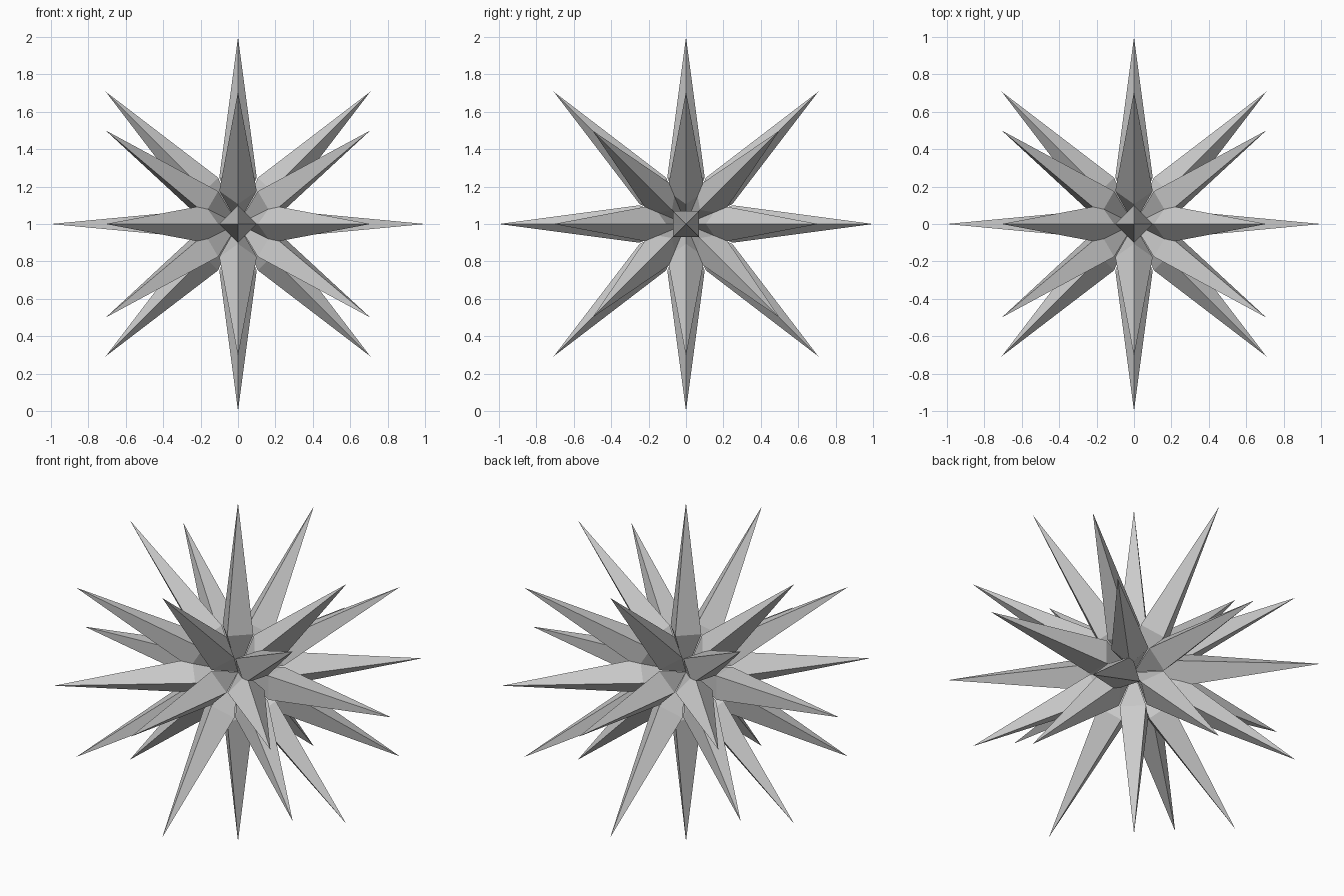
import bpy
from math import radians
from mathutils import Matrix, Vector

if "Cube" in bpy.data.objects:
    bpy.data.objects.remove(bpy.data.objects["Cube"])

LENGTH, WAIST_POS, WAIST_R = 1.0, 0.25, 0.1
CENTRE = Matrix.Translation((0, 0, 1))


# One four-sided spike pointing along +x: inner apex, waist square, outer tip
def spike_mesh():
    waist = [(WAIST_POS, WAIST_R, 0), (WAIST_POS, 0, WAIST_R),
             (WAIST_POS, -WAIST_R, 0), (WAIST_POS, 0, -WAIST_R)]
    verts = [(0, 0, 0), (LENGTH, 0, 0)] + waist
    faces = []
    for i in range(4):
        a, b = 2 + i, 2 + (i + 1) % 4
        faces += [(1, a, b), (0, b, a)]
    mesh = bpy.data.meshes.new("spike")
    mesh.from_pydata(verts, [], faces)
    mesh.update()
    return mesh


mesh = spike_mesh()


# Tilt the spike away from the x axis, then spin it around that axis
def add_spike(name, tilt, spin):
    obj = bpy.data.objects.new(name, mesh)
    bpy.context.collection.objects.link(obj)
    obj.matrix_world = (CENTRE @ Matrix.Rotation(radians(spin), 4, 'X')
                        @ Matrix.Rotation(radians(tilt), 4, 'Z'))


# Two pole spikes, turned 45 degrees
add_spike("right_pole_spike", 0, 45)
add_spike("left_pole_spike", 180, 45)

# Three rings of eight spikes around the x axis
for ring, tilt in (("right_ring", 45), ("middle_ring", 90), ("left_ring", 135)):
    for k in range(8):
        add_spike(f"{ring}_spike_{k + 1}", tilt, 45 * k)
